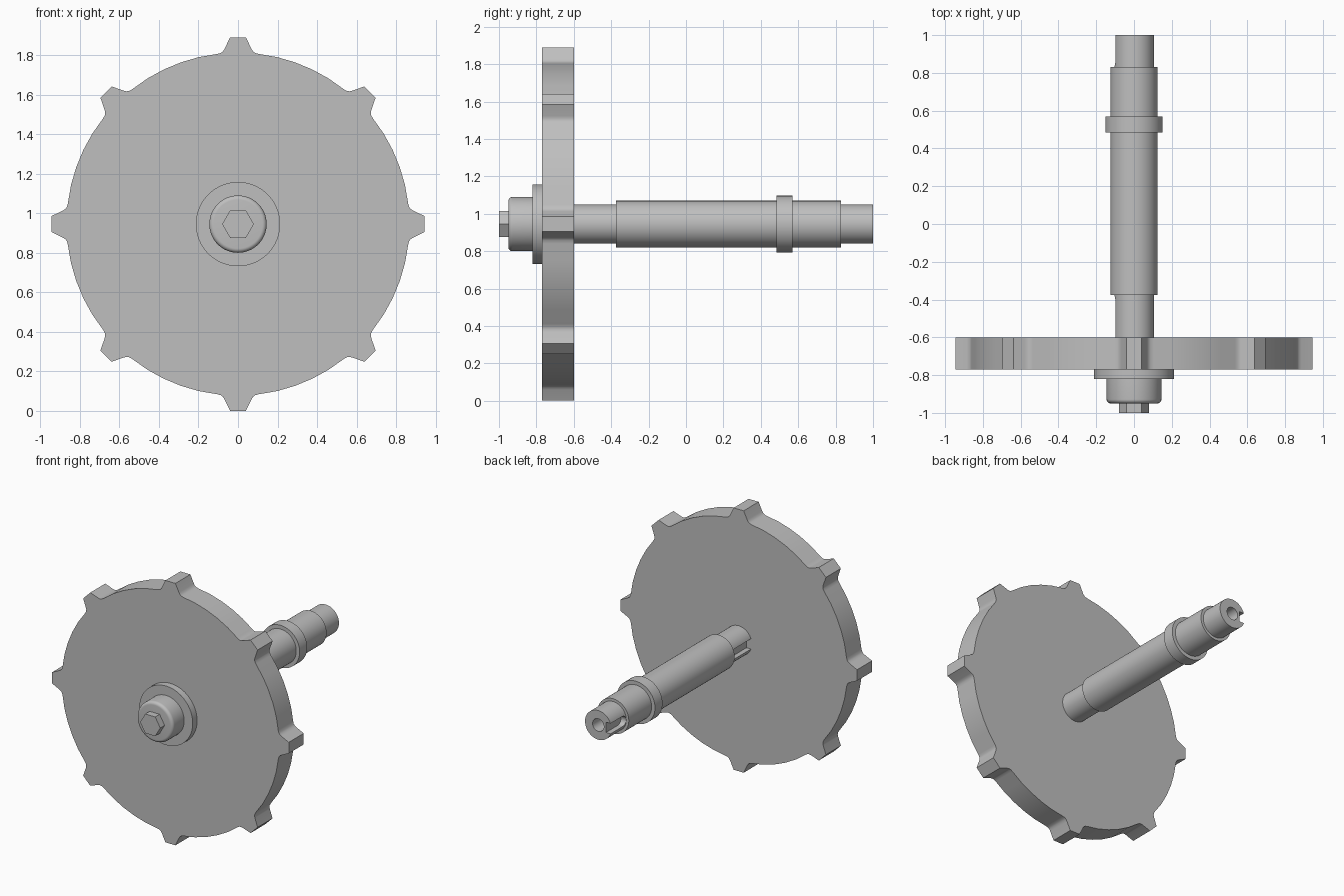
import bpy, bmesh, math
from math import sin, cos, pi
from mathutils import Vector

if "Cube" in bpy.data.objects:
    bpy.data.objects.remove(bpy.data.objects["Cube"])

CZ = 0.945            # height of the shaft axis
STEEL = (0.52, 0.52, 0.52, 1)
steel = bpy.data.materials.new("steel_grey")
steel.use_nodes = True
steel.diffuse_color = STEEL
steel.node_tree.nodes["Principled BSDF"].inputs["Base Color"].default_value = STEEL


def finish(name, bm):
    bmesh.ops.remove_doubles(bm, verts=bm.verts, dist=1e-5)
    bmesh.ops.recalc_face_normals(bm, faces=bm.faces)
    mesh = bpy.data.meshes.new(name)
    bm.to_mesh(mesh)
    bm.free()
    mesh.materials.append(steel)
    obj = bpy.data.objects.new(name, mesh)
    bpy.context.collection.objects.link(obj)
    return obj


def smooth(obj):
    bpy.ops.object.select_all(action="DESELECT")
    obj.select_set(True)
    bpy.context.view_layer.objects.active = obj
    bpy.ops.object.shade_smooth_by_angle(angle=math.radians(30))


def lathe(name, profile, steps=64):
    """Spin (radius, y) points about the shaft axis."""
    bm = bmesh.new()
    vs = [bm.verts.new((r, y, CZ)) for r, y in profile]
    edges = [bm.edges.new(pair) for pair in zip(vs, vs[1:])]
    bmesh.ops.spin(bm, geom=vs + edges, cent=(0, 0, CZ), axis=(0, 1, 0),
                   angle=2 * pi, steps=steps)
    return finish(name, bm)


def prism(name, points, direction):
    """Extrude a closed outline of 3D points."""
    bm = bmesh.new()
    face = bm.faces.new([bm.verts.new(p) for p in points])
    out = bmesh.ops.extrude_face_region(bm, geom=[face])
    moved = [g for g in out["geom"] if isinstance(g, bmesh.types.BMVert)]
    bmesh.ops.translate(bm, verts=moved, vec=direction)
    return finish(name, bm)


# Toothed wheel: half a tooth as (sideways, radial), mirrored, with arcs between
TEETH, RIM = 8, 0.867
half = [(0.04, 0.944), (0.068, 0.886), (0.076, 0.873), (0.087, 0.865), (0.105, 0.86)]
tooth = [(-s, r) for s, r in reversed(half)] + half
gap_start = math.atan2(*half[-1])
pitch = 2 * pi / TEETH
outline = []
for i in range(TEETH):
    a = i * pitch
    for s, r in tooth:
        outline.append((r * sin(a) + s * cos(a), r * cos(a) - s * sin(a)))
    for k in range(1, 5):
        b = a + gap_start + (pitch - 2 * gap_start) * k / 5
        outline.append((RIM * sin(b), RIM * cos(b)))
wheel = prism("toothed_wheel", [(x, -0.77, CZ + z) for x, z in outline], (0, 0.17, 0))
smooth(wheel)

# Stepped shaft with a collar and a centre hole in the rear end
shaft = lathe("stepped_shaft", [
    (0, -0.7), (0.105, -0.7), (0.105, -0.375), (0.125, -0.375), (0.125, 0.485),
    (0.152, 0.485), (0.152, 0.57), (0.125, 0.57), (0.125, 0.83), (0.105, 0.83),
    (0.105, 1.0), (0.045, 1.0), (0.045, 0.8), (0, 0.78)])

# Round-ended keyways cut into the right side at both ends of the shaft
SLOT = 0.037
for end, far in ((-0.375, -0.65), (0.83, 1.1)):
    way = 1 if far > end else -1
    pts = [(far, -SLOT)]
    for k in range(17):
        t = -pi / 2 + pi * k / 16
        pts.append((end + way * SLOT * (1 - cos(t)), SLOT * sin(t)))
    pts.append((far, SLOT))
    cutter = prism("keyway_cutter", [(-0.2, y, CZ + z) for y, z in pts], (0.138, 0, 0))
    cutter.hide_render = True
    mod = shaft.modifiers.new("keyway", "BOOLEAN")
    mod.operation, mod.solver, mod.object = "DIFFERENCE", "EXACT", cutter
    bpy.context.view_layer.objects.active = shaft
    bpy.ops.object.modifier_apply(modifier=mod.name)
    bpy.data.objects.remove(cutter)
smooth(shaft)

# Washer and rounded bolt head on the front
smooth(lathe("washer", [(0, -0.77), (0.213, -0.77), (0.213, -0.82), (0, -0.82)]))
FILLET = 0.022
corner = [(0.145 - FILLET + FILLET * cos(t), -0.95 + FILLET - FILLET * sin(t))
          for t in (pi / 2 * k / 6 for k in range(7))]
smooth(lathe("bolt_head", [(0, -0.82), (0.145, -0.82)] + corner + [(0, -0.95)]))

# Hexagonal drive stub
prism("hex_stub", [(0.08 * cos(k * pi / 3), -1.0, CZ + 0.08 * sin(k * pi / 3))
                   for k in range(6)], Vector((0, 0.05, 0)))
